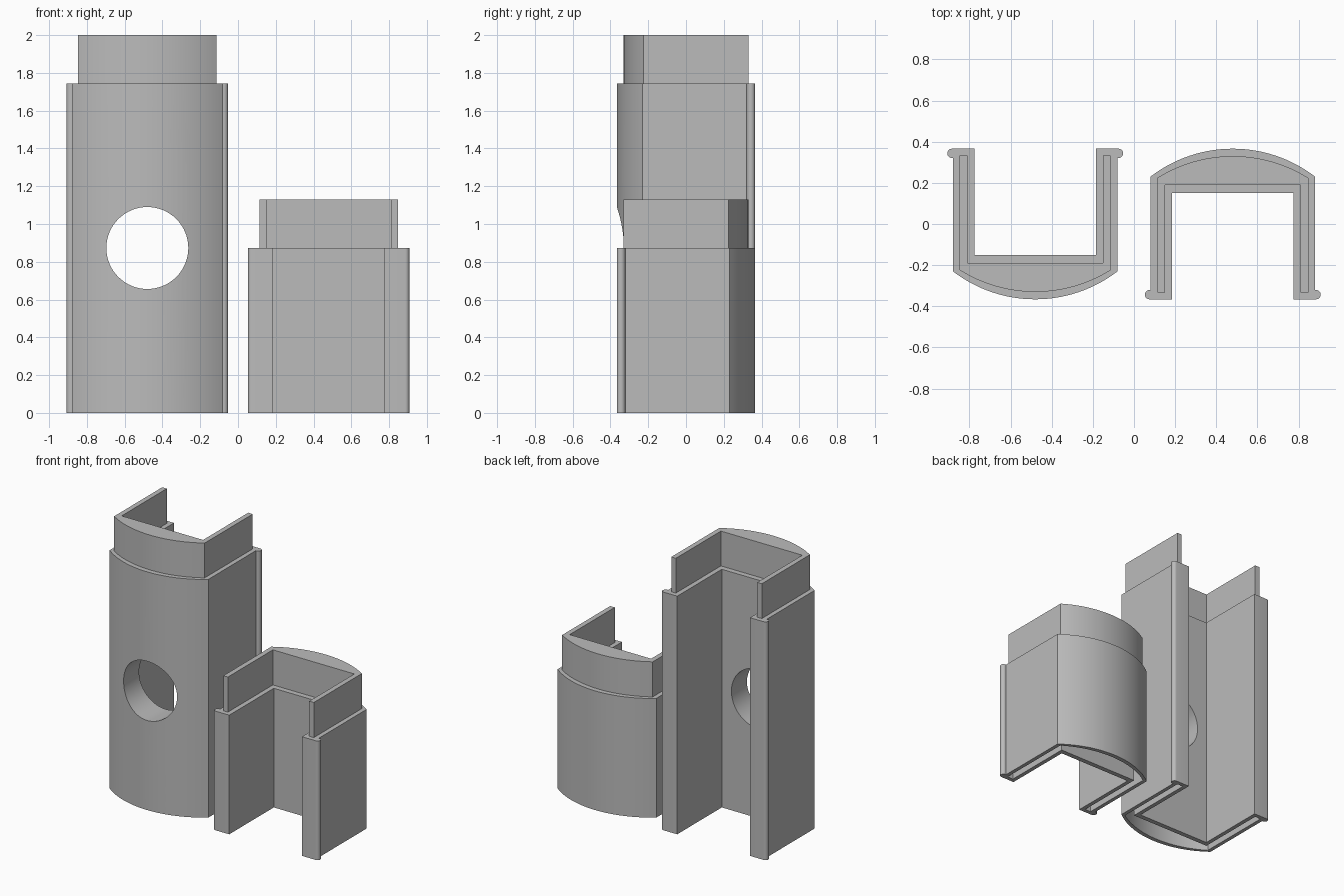
import bpy, bmesh, math

if "Cube" in bpy.data.objects:
    bpy.data.objects.remove(bpy.data.objects["Cube"])

grey = bpy.data.materials.new("light grey plastic")
grey.diffuse_color = (0.5, 0.5, 0.5, 1)
grey.use_nodes = True
grey.node_tree.nodes["Principled BSDF"].inputs["Base Color"].default_value = grey.diffuse_color


def prism(name, outline, z0, z1):
    """Extrude a closed counter-clockwise outline from z0 to z1."""
    bm = bmesh.new()
    face = bm.faces.new([bm.verts.new((x, y, z0)) for x, y in outline])
    ext = bmesh.ops.extrude_face_region(bm, geom=[face])
    top = [v for v in ext["geom"] if isinstance(v, bmesh.types.BMVert)]
    bmesh.ops.translate(bm, verts=top, vec=(0, 0, z1 - z0))
    bmesh.ops.recalc_face_normals(bm, faces=bm.faces)
    me = bpy.data.meshes.new(name)
    bm.to_mesh(me)
    bm.free()
    me.materials.append(grey)
    ob = bpy.data.objects.new(name, me)
    bpy.context.collection.objects.link(ob)
    return ob


def channel(half, inner, back, floor, corner, peak, lip=0, n=32):
    """U-shaped outline with a bowed front and optional rounded lips."""
    sag = corner - peak
    r = (half * half + sag * sag) / (2 * sag)
    a = math.asin(half / r)
    pts = []
    for i in range(n + 1):
        t = -a + 2 * a * i / n
        pts.append((r * math.sin(t), peak + r - r * math.cos(t)))
    right = []
    if lip:
        cx, cy = half + 0.005, back - lip
        right.append((half, back - 2 * lip))
        for i in range(13):
            t = -math.pi / 2 + math.pi * i / 12
            right.append((cx + lip * math.cos(t), cy + lip * math.sin(t)))
    else:
        right.append((half, back))
    right += [(inner, back), (inner, floor)]
    return pts + right + [(-x, y) for x, y in reversed(right)]


def combine(ob, tool, operation):
    mod = ob.modifiers.new(operation.lower(), "BOOLEAN")
    mod.operation = operation
    mod.solver = "EXACT"
    mod.object = tool
    bpy.ops.object.select_all(action="DESELECT")
    bpy.context.view_layer.objects.active = ob
    ob.select_set(True)
    bpy.ops.object.modifier_apply(modifier=mod.name)
    bpy.data.objects.remove(tool)


BODY = channel(0.40, 0.295, 0.366, -0.15, -0.23, -0.366, lip=0.0225)
TONGUE = channel(0.367, 0.33, 0.332, -0.19, -0.224, -0.33)
SOCKET = channel(0.372, 0.325, 0.337, -0.185, -0.226, -0.335)


def housing(name, shoulder, top, x, turn, hole_z=None):
    # body with a raised tongue and a matching socket underneath
    ob = prism(name, BODY, 0, shoulder)
    combine(ob, prism("tongue", TONGUE, shoulder - 0.1, top), "UNION")
    combine(ob, prism("socket_cutter", SOCKET, -0.1, 0.27), "DIFFERENCE")
    # round opening through the bowed wall
    if hole_z:
        circle = [(0.217 * math.cos(math.tau * i / 64),
                   0.217 * math.sin(math.tau * i / 64)) for i in range(64)]
        cutter = prism("hole_cutter", circle, -0.5, 0.5)
        cutter.rotation_euler.x = math.pi / 2
        cutter.location.z = hole_z
        bpy.context.view_layer.update()
        combine(ob, cutter, "DIFFERENCE")
    ob.location.x = x
    ob.rotation_euler.z = turn
    bpy.ops.object.shade_smooth_by_angle(angle=math.radians(25))


housing("tall_housing", 1.745, 2.0, -0.48, 0, hole_z=0.873)
housing("short_housing", 0.873, 1.13, 0.48, math.pi)
